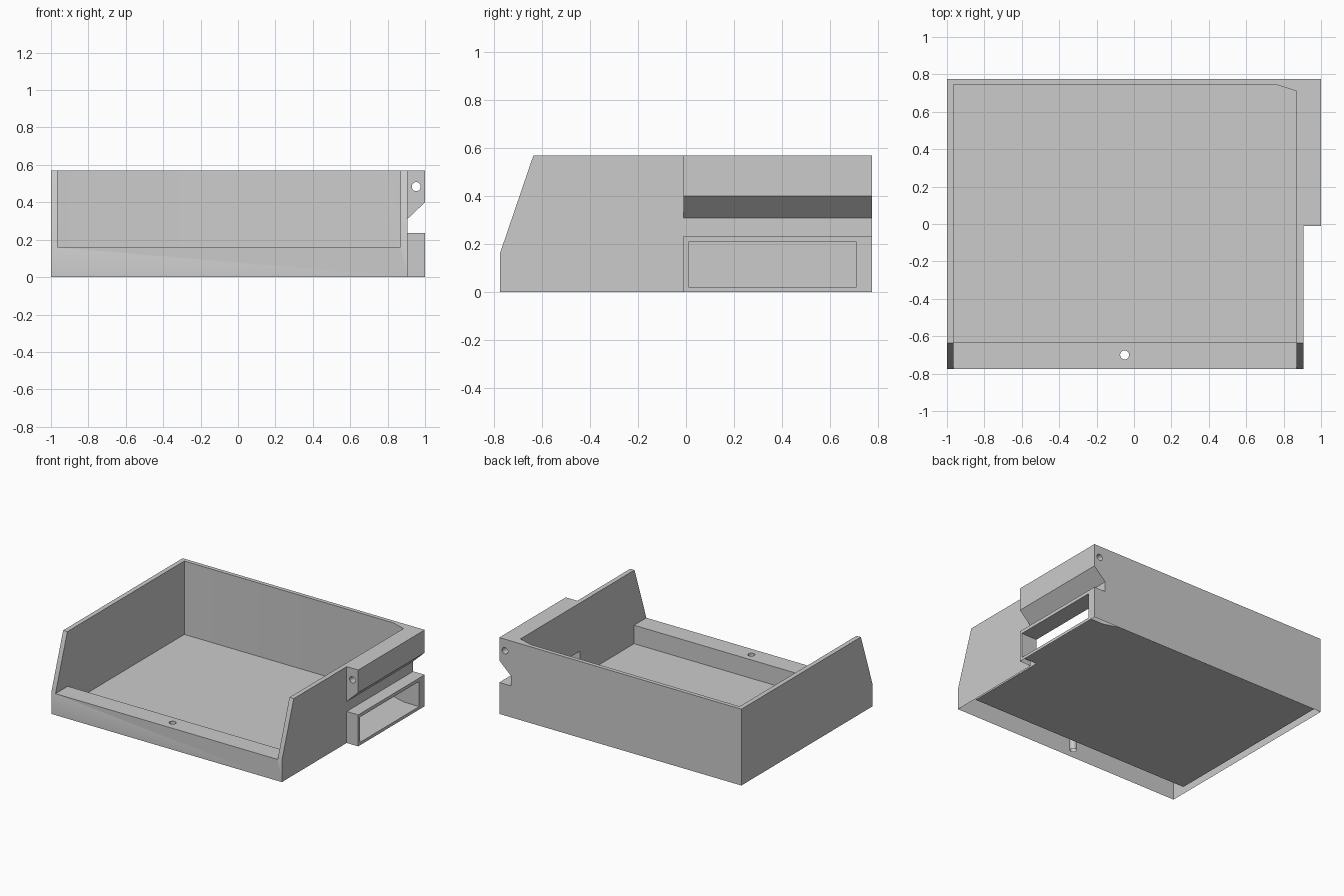
import bpy, bmesh, math
from mathutils import Vector

cube = bpy.data.objects.get("Cube")
if cube:
    bpy.data.objects.remove(cube, do_unlink=True)

grey = bpy.data.materials.new("plain grey")
grey.use_nodes = True
grey.diffuse_color = (0.6, 0.6, 0.6, 1)
grey.node_tree.nodes["Principled BSDF"].inputs["Base Color"].default_value = grey.diffuse_color


def prism(name, axis, profile, lo, hi):
    """Extrude a 2D profile along an axis; the profile uses the other two axes in order."""
    def place(p, d):
        c = list(p)
        c.insert("xyz".index(axis), d)
        return Vector(c)
    bm = bmesh.new()
    face = bm.faces.new([bm.verts.new(place(p, lo)) for p in profile])
    top = bmesh.ops.extrude_face_region(bm, geom=[face])
    verts = [g for g in top["geom"] if isinstance(g, bmesh.types.BMVert)]
    bmesh.ops.translate(bm, verts=verts, vec=place((0, 0), hi - lo))
    bmesh.ops.recalc_face_normals(bm, faces=bm.faces)
    mesh = bpy.data.meshes.new(name)
    bm.to_mesh(mesh)
    bm.free()
    mesh.materials.append(grey)
    obj = bpy.data.objects.new(name, mesh)
    bpy.context.collection.objects.link(obj)
    return obj


def rect(a0, a1, b0, b1):
    return [(a0, b0), (a1, b0), (a1, b1), (a0, b1)]


def circle(a, b, r, n=24):
    return [(a + r * math.cos(i * math.tau / n), b + r * math.sin(i * math.tau / n))
            for i in range(n)]


# Main measurements
back, height, lip = 0.775, 0.57, 0.16
left, right, side = -0.965, 0.87, 0.905
front, floor = -0.63, 0.022

tray = prism("tray", "z", rect(-1, 1, -back, back), 0, height)

cutters = [
    # Step that leaves the side rack only along the rear half
    prism("side_step", "z", rect(side, 1.2, -1, -0.01), -0.1, 1),
    # Sloped front ends of the side walls
    prism("front_slope", "x", [(-0.845, -0.045), (-0.565, 0.775), (-1.2, 0.775), (-1.2, -0.045)], -1.2, 1.2),
    # Open cavity with one chamfered rear corner
    prism("cavity", "z", [(left, front), (right, front), (right, 0.71), (0.76, 0.745), (left, 0.745)], floor, 1),
    # Low front ledge
    prism("ledge_gap", "z", rect(left, right, -1, -0.5), lip, 1),
    # Undercut groove between rack rail and rack box
    prism("rack_groove", "y", [(side, 0.235), (side, 0.31), (1.1, 0.495), (1.1, 0.235)], -0.2, 1),
    # Slot through the rack box into the cavity
    prism("side_slot", "x", rect(0.01, 0.71, floor, 0.21), 0.8, 1.2),
    # Round holes in the rail and the ledge
    prism("rail_hole", "y", circle(0.953, 0.484, 0.024), -0.2, 1),
    prism("ledge_hole", "z", circle(-0.05, -0.70, 0.024), -0.1, 0.3),
]
for c in cutters:
    c.hide_render = True
    mod = tray.modifiers.new(c.name, "BOOLEAN")
    mod.operation = "DIFFERENCE"
    mod.solver = "EXACT"
    mod.object = c

# Bake the cuts and discard the cutters
bpy.context.view_layer.update()
baked = bpy.data.meshes.new_from_object(tray.evaluated_get(bpy.context.evaluated_depsgraph_get()))
tray.modifiers.clear()
tray.data = baked
for c in cutters:
    bpy.data.objects.remove(c, do_unlink=True)

# Open underside of the shell
bm = bmesh.new()
bm.from_mesh(baked)
under = [f for f in bm.faces if f.normal.z < -0.9 and f.calc_center_median().z < 0.005]
bmesh.ops.delete(bm, geom=under, context="FACES")
bm.to_mesh(baked)
bm.free()

bpy.ops.object.select_all(action="DESELECT")
tray.select_set(True)
bpy.context.view_layer.objects.active = tray
bpy.ops.object.shade_smooth_by_angle(angle=math.radians(30))
